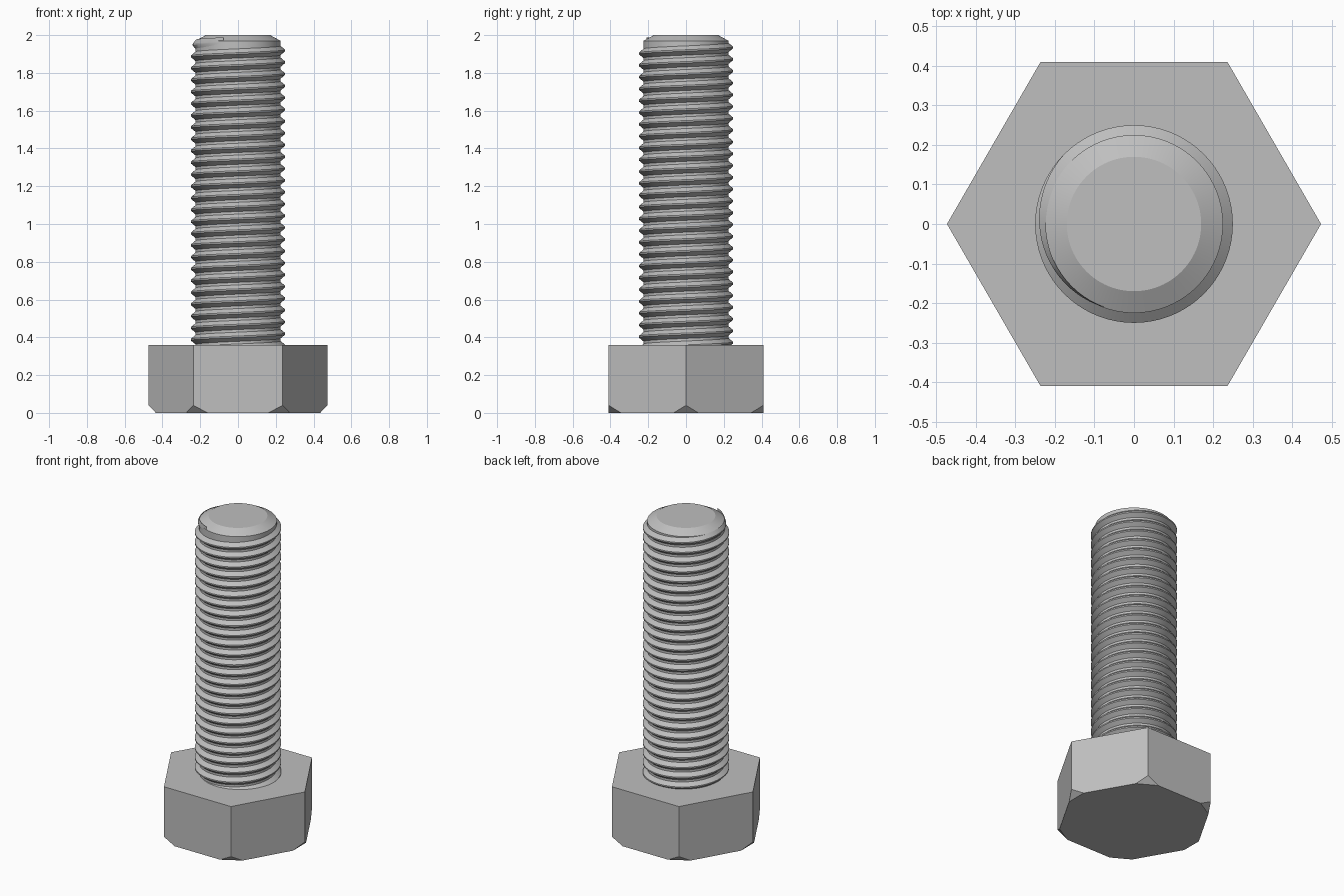
import bpy, bmesh, math
from mathutils import Vector

cube = bpy.data.objects.get("Cube")
if cube:
    bpy.data.objects.remove(cube)

HEAD_TOP = 0.36
HEX_RADIUS = 0.473
CORE = 0.225       # shank radius at the thread root
CREST = 0.25       # outer thread radius
PITCH = 0.0625

steel = bpy.data.materials.new("steel_grey")
steel.use_nodes = True
colour = (0.52, 0.52, 0.52, 1)
steel.diffuse_color = colour
steel.node_tree.nodes["Principled BSDF"].inputs["Base Color"].default_value = colour


def make_object(name, bm, smooth=False):
    bmesh.ops.recalc_face_normals(bm, faces=bm.faces)
    mesh = bpy.data.meshes.new(name)
    bm.to_mesh(mesh)
    bm.free()
    mesh.materials.append(steel)
    obj = bpy.data.objects.new(name, mesh)
    bpy.context.collection.objects.link(obj)
    if smooth:
        bpy.ops.object.select_all(action="DESELECT")
        obj.select_set(True)
        bpy.context.view_layer.objects.active = obj
        bpy.ops.object.shade_smooth_by_angle(angle=math.radians(25))
    return obj


# Hexagonal head, extruded, with its lower corners sliced off
bm = bmesh.new()
ring = [bm.verts.new((HEX_RADIUS * math.cos(i * math.pi / 3),
                      HEX_RADIUS * math.sin(i * math.pi / 3), 0)) for i in range(6)]
base = bm.faces.new(ring)
top = bmesh.ops.extrude_face_region(bm, geom=[base], use_keep_orig=True)["geom"]
bmesh.ops.translate(bm, vec=(0, 0, HEAD_TOP),
                    verts=[g for g in top if isinstance(g, bmesh.types.BMVert)])
bmesh.ops.recalc_face_normals(bm, faces=bm.faces)
for i in range(6):
    out = Vector((math.cos(i * math.pi / 3), math.sin(i * math.pi / 3), 0))
    cut = bmesh.ops.bisect_plane(bm, geom=bm.verts[:] + bm.edges[:] + bm.faces[:],
                                 plane_co=out * (HEX_RADIUS - 0.038),
                                 plane_no=out - Vector((0, 0, 0.95)), clear_outer=True)
    edges = [g for g in cut["geom_cut"] if isinstance(g, bmesh.types.BMEdge)]
    bmesh.ops.holes_fill(bm, edges=edges, sides=0)
make_object("hex_head", bm)

# Shank core with a chamfered tip, lathed from a profile
bm = bmesh.new()
profile = [(0, 2), (0.17, 2), (CORE, 1.97), (CORE, HEAD_TOP - 0.01)]
points = [bm.verts.new((r, 0, z)) for r, z in profile]
lines = [bm.edges.new(pair) for pair in zip(points, points[1:])]
bmesh.ops.spin(bm, geom=points + lines, axis=(0, 0, 1), cent=(0, 0, 0),
               angle=math.tau, steps=96)
bmesh.ops.remove_doubles(bm, verts=bm.verts, dist=0.0001)
make_object("shank_core", bm, smooth=True)

# Right-hand thread ridge, swept up a helix and fading out below the tip
STEPS = 72
bm = bmesh.new()
previous = None
for i in range(-26 * STEPS, STEPS // 5 + 1):
    turn = i / STEPS
    angle = math.pi + math.tau * turn
    fade = min(1, max(0, (0.2 - turn) / 0.325))
    root = CORE - 0.002
    crest = root + (CREST - root) * fade
    section = [(root, -0.026), (crest, -0.004), (crest, 0.004), (root, 0.026)]
    row = [bm.verts.new((r * math.cos(angle), r * math.sin(angle),
                         1.95 + PITCH * turn + dz)) for r, dz in section]
    if previous:
        for j in range(3):
            bm.faces.new((previous[j], row[j], row[j + 1], previous[j + 1]))
    previous = row
make_object("screw_thread", bm, smooth=True)
